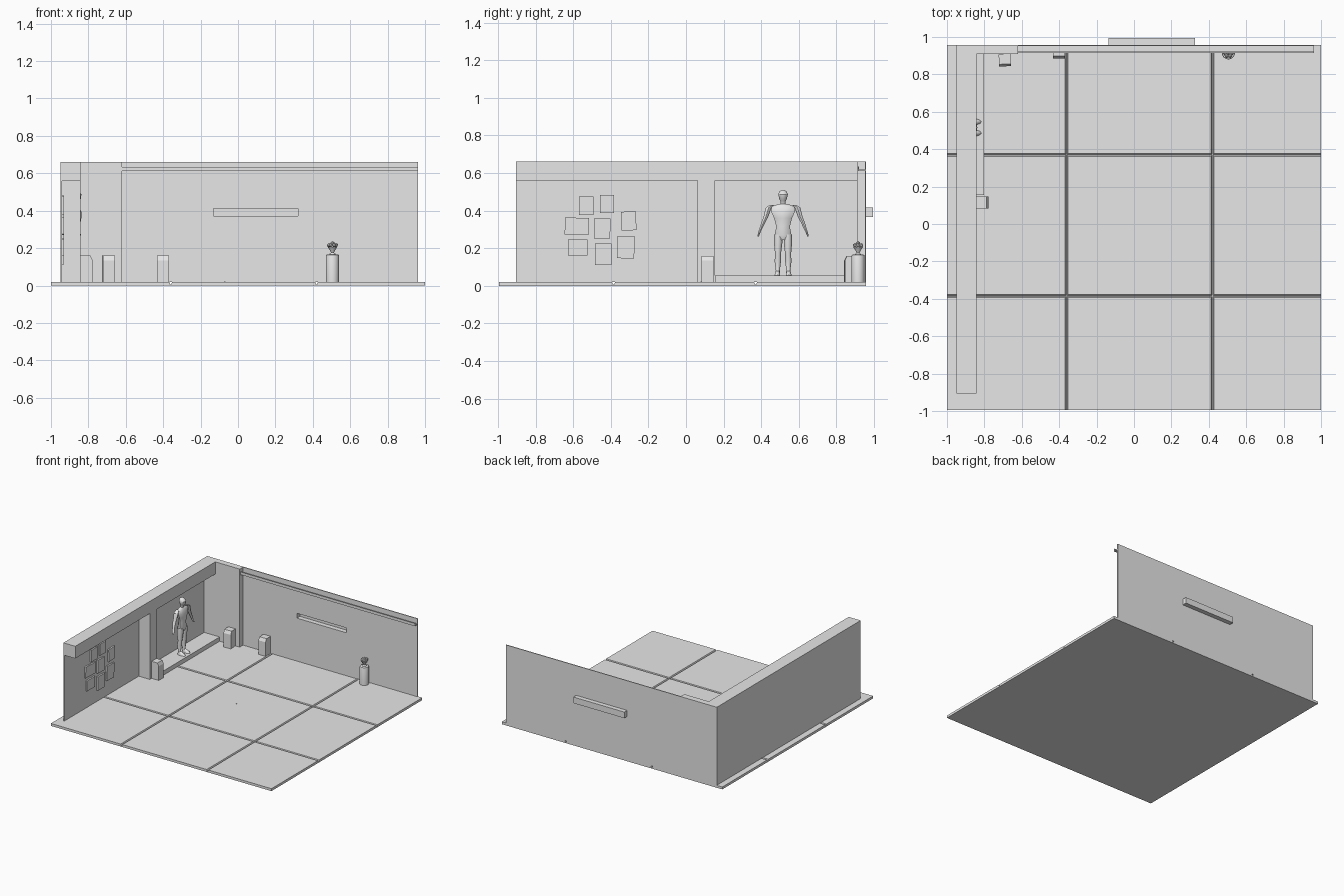
import bpy, bmesh, math
from mathutils import Vector, Matrix

cube = bpy.data.objects.get("Cube")
if cube:
    bpy.data.objects.remove(cube)

GREY = (0.8, 0.8, 0.8, 1)
mat = bpy.data.materials.new("plain_grey")
mat.use_nodes = True
mat.diffuse_color = GREY
mat.node_tree.nodes["Principled BSDF"].inputs["Base Color"].default_value = GREY


def finish(name, bm, smooth=False):
    bmesh.ops.recalc_face_normals(bm, faces=bm.faces)
    me = bpy.data.meshes.new(name)
    bm.to_mesh(me)
    bm.free()
    me.materials.append(mat)
    ob = bpy.data.objects.new(name, me)
    bpy.context.collection.objects.link(ob)
    if smooth:
        bpy.ops.object.select_all(action='DESELECT')
        ob.select_set(True)
        bpy.context.view_layer.objects.active = ob
        bpy.ops.object.shade_smooth_by_angle(angle=math.radians(40))
    return ob


def box(name, x, y, z, tilt=0):
    """Box from ranges, optionally turned about its own x axis."""
    bm = bmesh.new()
    bmesh.ops.create_cube(bm, size=1)
    size = [r[1] - r[0] for r in (x, y, z)]
    mid = [(r[0] + r[1]) / 2 for r in (x, y, z)]
    bm.transform(Matrix.Translation(mid) @ Matrix.Rotation(tilt, 4, 'X') @ Matrix.Diagonal((*size, 1)))
    return finish(name, bm)


def skin(bm, rings, closed=False):
    """Join rings of points with quads; cap the ends or close the loop."""
    vs = [[bm.verts.new(p) for p in r] for r in rings]
    n = len(vs[0])
    pairs = list(zip(vs, vs[1:])) + ([(vs[-1], vs[0])] if closed else [])
    for a, b in pairs:
        for i in range(n):
            j = (i + 1) % n
            bm.faces.new((a[i], a[j], b[j], b[i]))
    if not closed:
        bm.faces.new(vs[0])
        bm.faces.new(vs[-1])


def extrude_profile(name, pts, axis_from, axis_to):
    bm = bmesh.new()
    skin(bm, [[(x, y, z) for y, z in pts] for x in (axis_from, axis_to)])
    return finish(name, bm)


# Floor: thin slab with tiles whose inner edges slope into V joints
XS = (-1, -0.36, 0.42, 1)
YS = (-0.995, -0.385, 0.37, 0.958)
TOP = 0.02
box("floor_slab", (-1, 1), (YS[0], YS[-1]), (0, 0.006))
for i in range(3):
    for j in range(3):
        rings = []
        for z, g in ((0.006, 0.002), (TOP, 0.008)):
            x0, x1 = XS[i] + g * (i > 0), XS[i + 1] - g * (i < 2)
            y0, y1 = YS[j] + g * (j > 0), YS[j + 1] - g * (j < 2)
            rings.append([(x0, y0, z), (x1, y0, z), (x1, y1, z), (x0, y1, z)])
        bm = bmesh.new()
        skin(bm, rings)
        finish(f"floor_tile_{i}_{j}", bm)
box("floor_stud", (-0.075, -0.067), (0.077, 0.085), (TOP, 0.022))

# Back wall with a long niche that sticks out behind it
def wall_ring(x0, x1, z0, z1, y):
    return [(x0, y, z0), (x1, y, z0), (x1, y, z1), (x0, y, z1)]

outer = (-0.95, 0.963, TOP, 0.66)
shell = (-0.137, 0.325, 0.367, 0.417)
hole = (-0.132, 0.32, 0.372, 0.412)
bm = bmesh.new()
skin(bm, [wall_ring(*hole, 0.99), wall_ring(*hole, 0.951), wall_ring(*outer, 0.951),
          wall_ring(*outer, 0.958), wall_ring(*shell, 0.958), wall_ring(*shell, 0.995)])
finish("back_wall", bm)

# Channel rail along the top of the back wall
extrude_profile("back_wall_rail", [(0.951, 0.612), (0.915, 0.612), (0.915, 0.635),
                                   (0.921, 0.635), (0.921, 0.619), (0.951, 0.619)], -0.62, 0.963)

# Side wall, its beam, corner block, pillar and display step
box("side_wall", (-0.95, -0.942), (-0.905, 0.951), (TOP, 0.66))
box("side_wall_beam", (-0.942, -0.842), (-0.905, 0.951), (0.56, 0.66))
box("corner_block", (-0.942, -0.62), (0.908, 0.951), (TOP, 0.66))
box("side_pillar", (-0.942, -0.842), (0.06, 0.155), (TOP, 0.56))
box("display_step", (-0.942, -0.802), (0.155, 0.908), (TOP, 0.055))

# Picture panels: centre y, centre z, width, height, tilt in degrees
PANELS = [(-0.53, 0.427, 0.077, 0.098, 0), (-0.42, 0.435, 0.073, 0.094, 0),
          (-0.305, 0.345, 0.08, 0.1, 2), (-0.58, 0.317, 0.128, 0.09, -2),
          (-0.445, 0.306, 0.085, 0.108, -1), (-0.575, 0.203, 0.103, 0.085, 0),
          (-0.44, 0.168, 0.09, 0.113, 0), (-0.32, 0.205, 0.092, 0.118, -2)]
for k, (y, z, w, h, a) in enumerate(PANELS):
    box(f"picture_panel_{k}", (-0.942, -0.93), (y - w / 2, y + w / 2),
        (z - h / 2, z + h / 2), math.radians(a))

# Information stands with a sloping upper front edge
def stand(name, x, y, turn):
    d, h, w = 0.065, 0.16, 0.032
    side = [(0, TOP), (-d, TOP), (-d, 0.135), (-d + 0.012, h), (0, h)]
    ob = extrude_profile(name, side, -w, w)
    ob.data.transform(Matrix.Translation((x, y, 0)) @ Matrix.Rotation(math.radians(turn), 4, 'Z'))

stand("stand_pillar", -0.842, 0.115, 90)
stand("stand_corner", -0.692, 0.908, 3)
stand("stand_back", -0.402, 0.95, 0)

# Round plinth with a flower vase, turned from profiles
def lathe(name, profile, x, y, sides=20):
    bm = bmesh.new()
    skin(bm, [[(x + r * math.cos(t), y + r * math.sin(t), z)
               for t in (2 * math.pi * k / sides for k in range(sides))] for r, z in profile])
    return finish(name, bm, True)

PX, PY = 0.505, 0.915
lathe("plinth", [(0.035, TOP), (0.035, 0.158), (0.033, 0.164), (0.028, 0.166)], PX, PY)
lathe("vase", [(0.016, 0.166), (0.015, 0.17), (0.008, 0.176), (0.014, 0.188),
               (0.026, 0.207), (0.022, 0.207), (0.01, 0.195)], PX, PY, 12)
for k in range(7):
    t = k * math.tau / 6
    r, z = (0.019, 0.216) if k < 6 else (0, 0.226)
    bm = bmesh.new()
    bmesh.ops.create_icosphere(bm, subdivisions=1, radius=0.012)
    bm.transform(Matrix.Translation((PX + r * math.cos(t), PY + r * math.sin(t), z)))
    finish(f"flower_{k}", bm)

# Standing figure facing +x, lofted from oval sections
FX, FY = -0.868, 0.516

def limb(bm, sections, side=1):
    """Sections: forward, sideways, height, half depth, half width."""
    rings = []
    for f, s, z, d, w in sections:
        rings.append([(FX + f + d * math.cos(t), FY + side * s + w * math.sin(t), z)
                      for t in (math.tau * k / 10 for k in range(10))])
    skin(bm, rings)

bm = bmesh.new()
limb(bm, [(0, 0, 0.245, 0.02, 0.03), (0, 0, 0.27, 0.028, 0.047), (0, 0, 0.315, 0.023, 0.038),
          (0.002, 0, 0.36, 0.028, 0.05), (0.002, 0, 0.395, 0.028, 0.066),
          (0, 0, 0.422, 0.02, 0.065), (0, 0, 0.436, 0.013, 0.024)])
limb(bm, [(0, 0, 0.43, 0.013, 0.015), (0.002, 0, 0.452, 0.014, 0.015),
          (0.005, 0, 0.462, 0.022, 0.021), (0.004, 0, 0.487, 0.027, 0.027),
          (0, 0, 0.502, 0.02, 0.02), (0, 0, 0.51, 0.008, 0.009)])
for s in (-1, 1):
    limb(bm, [(0, 0.06, 0.43, 0.013, 0.012), (0, 0.077, 0.415, 0.018, 0.016),
              (0, 0.092, 0.365, 0.014, 0.013), (0, 0.104, 0.34, 0.013, 0.011),
              (0.005, 0.122, 0.295, 0.009, 0.007), (0.008, 0.127, 0.282, 0.011, 0.006),
              (0.012, 0.133, 0.262, 0.006, 0.004)], s)
    limb(bm, [(0, 0.025, 0.272, 0.025, 0.023), (0, 0.026, 0.225, 0.024, 0.023),
              (0, 0.027, 0.165, 0.016, 0.016), (-0.004, 0.028, 0.132, 0.018, 0.018),
              (-0.004, 0.028, 0.08, 0.011, 0.011), (0, 0.028, 0.062, 0.014, 0.013)], s)
    limb(bm, [(0.016, 0.03, 0.055, 0.036, 0.016), (0.014, 0.03, 0.065, 0.032, 0.014),
              (0.0, 0.029, 0.08, 0.014, 0.011)], s)
finish("standing_figure", bm, True)
